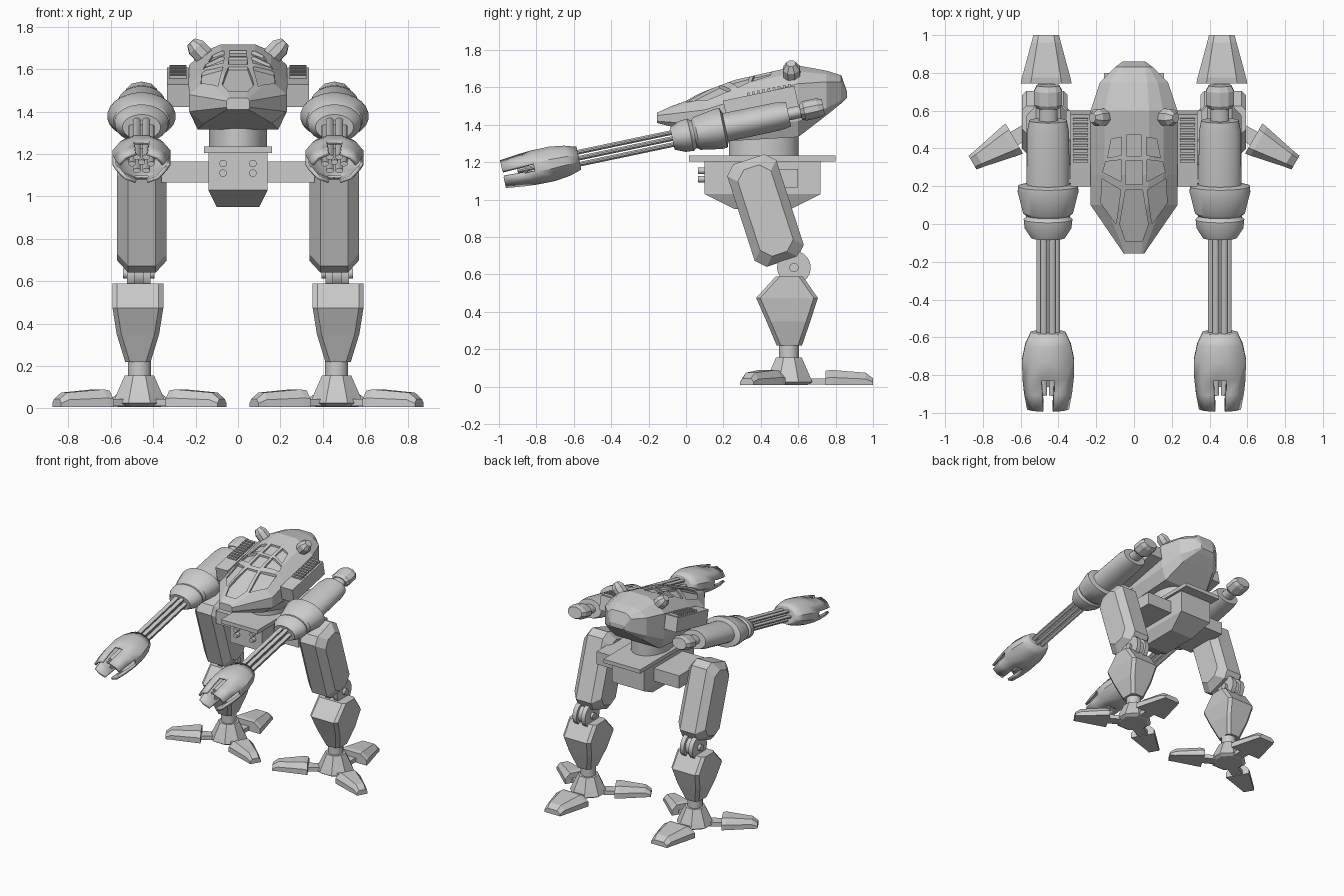
import bpy, bmesh
from math import sin, cos, pi, radians
from mathutils import Matrix, Vector
from mathutils.bvhtree import BVHTree

cube = bpy.data.objects.get("Cube")
if cube:
    bpy.data.objects.remove(cube, do_unlink=True)

grey = bpy.data.materials.new("plain_grey")
grey.use_nodes = True
COLOUR = (0.6, 0.6, 0.6, 1)
grey.diffuse_color = COLOUR
grey.node_tree.nodes["Principled BSDF"].inputs["Base Color"].default_value = COLOUR
T = Matrix.Translation
UP = Matrix.Rotation(pi / 2, 4, 'X')       # turns a lathe axis from y to z
SIDE = Matrix.Rotation(-pi / 2, 4, 'Z')    # turns a lathe axis from y to x


def finish(name, bm, matrix=Matrix(), smooth=False):
    bmesh.ops.recalc_face_normals(bm, faces=bm.faces)
    bm.transform(matrix)
    mesh = bpy.data.meshes.new(name)
    bm.to_mesh(mesh)
    bm.free()
    mesh.materials.append(grey)
    obj = bpy.data.objects.new(name, mesh)
    bpy.context.collection.objects.link(obj)
    bpy.ops.object.select_all(action='DESELECT')
    obj.select_set(True)
    bpy.context.view_layer.objects.active = obj
    if smooth:
        bpy.ops.object.shade_smooth_by_angle(angle=radians(32))
    return obj


def loft_bm(rings, caps=True, bm=None):
    """Skin a list of equal point rings."""
    bm = bm or bmesh.new()
    rows = [[bm.verts.new(p) for p in ring] for ring in rings]
    n = len(rows[0])
    for a, b in zip(rows, rows[1:]):
        for i in range(n):
            j = (i + 1) % n
            bm.faces.new((a[i], a[j], b[j], b[i]))
    if caps:
        bm.faces.new(rows[0])
        bm.faces.new(rows[-1])
    return bm


def circle(y, r, n, cx=0, cz=0):
    return [(cx + r * cos(2 * pi * (i + .5) / n), y, cz + r * sin(2 * pi * (i + .5) / n))
            for i in range(n)]


def lathe(name, profile, n, matrix=Matrix(), smooth=True):
    return finish(name, loft_bm([circle(y, r, n) for y, r in profile]), matrix, smooth)


def box(name, size, centre, matrix=Matrix()):
    bm = bmesh.new()
    bmesh.ops.create_cube(bm, size=1, matrix=T(centre) @ Matrix.Diagonal((*size, 1)))
    return finish(name, bm, matrix)


def chamfered(hu, hv, c):
    """Rectangle outline with cut corners."""
    return [(hu, c - hv), (hu, hv - c), (hu - c, hv), (c - hu, hv),
            (-hu, hv - c), (-hu, c - hv), (c - hu, -hv), (hu - c, -hv)]


# Hull: y, top half width, top z, half width, shoulder z, lower z, base half width, base z
HULL = [(-.155, .04, 1.465, .055, 1.45, 1.42, .05, 1.41),
        (.10, .07, 1.58, .23, 1.48, 1.40, .16, 1.345),
        (.26, .08, 1.64, .23, 1.53, 1.40, .19, 1.315),
        (.60, .08, 1.717, .23, 1.62, 1.42, .19, 1.335),
        (.75, .07, 1.69, .18, 1.63, 1.49, .14, 1.45),
        (.83, .06, 1.665, .10, 1.63, 1.53, .08, 1.515),
        (.86, .05, 1.58, .06, 1.57, 1.55, .05, 1.545)]
rings = []
for y, tw, zt, w, zs, zl, bw, zb in HULL:
    half = [(bw, zb), (w, zl), (w, zs), ((tw + w) / 2, zt - .32 * (zt - zs)), (tw, zt)]
    rings.append([(x, y, z) for x, z in half] + [(-x, y, z) for x, z in reversed(half)])
hull_bm = loft_bm(rings)
bmesh.ops.recalc_face_normals(hull_bm, faces=hull_bm.faces)
surface = BVHTree.FromBMesh(hull_bm)
hull = finish("hull", hull_bm)

# Canopy windows, sunk into the hull
middle = [[(.04, .36), (.04, .47)], [(.045, .21), (.042, .335)], [(.045, -.09), (.075, .0), (.045, .18)]]
panes = [m + [(-x, y) for x, y in reversed(m)] for m in middle]
for pane in ([(.065, .365), (.14, .35), (.12, .45), (.065, .46)],
             [(.07, .225), (.165, .275), (.15, .33), (.065, .34)],
             [(.07, .18), (.17, .24), (.175, .11), (.095, .0)]):
    panes += [pane, [(-x, y) for x, y in pane]]
cut_bm = bmesh.new()
for pane in panes:
    low = [surface.ray_cast(Vector((x, y, 3)), Vector((0, 0, -1)))[0] - Vector((0, 0, .014))
           for x, y in pane]
    loft_bm([low, [(p.x, p.y, 1.9) for p in low]], bm=cut_bm)
cutter = finish("window_cutter", cut_bm)
cutter.hide_render = True
bpy.context.view_layer.objects.active = hull
mod = hull.modifiers.new("windows", 'BOOLEAN')
mod.operation, mod.solver, mod.object = 'DIFFERENCE', 'EXACT', cutter
bpy.ops.object.modifier_apply(modifier=mod.name)
bpy.data.objects.remove(cutter, do_unlink=True)

# Neck, deck plate and pelvis
lathe("neck", [(-1.22, 1), (-1.36, 1)], 24,
      T((0, .415, 0)) @ Matrix.Diagonal((.137, .187, 1, 1)) @ UP.inverted())
box("deck_plate", (.32, .785, .03), (0, .408, 1.22))
pelvis = [(.95, .10, .26, .56), (1.03, .14, .10, .72), (1.21, .14, .10, .72)]
finish("pelvis", loft_bm([[(-w, a, z), (w, a, z), (w, b, z), (-w, b, z)] for z, w, a, b in pelvis]))
box("hip_bar", (.72, .36, .10), (0, .42, 1.115))
for x in (-.07, .07):
    for z in (1.11, 1.155):
        lathe("pelvis_bolt", [(.065, .018), (.12, .018)], 12, T((x, 0, z)))


def build_arm(s):
    pitch = Matrix.Rotation(radians(11.85), 4, 'X')
    m = T((s * .455, 0, 1.342)) @ pitch @ Matrix.Diagonal((1, 1, .68, 1))
    lathe("arm_tube", [(.18, .115), (.5, .112), (.56, .10)], 24, m)
    lathe("arm_collar", [(.215, .12), (.205, .16), (.175, .162), (.06, .133), (.045, .115),
                         (.035, .118), (.025, .13), (-.02, .125), (-.075, .09)], 24, m)
    lathe("arm_neck", [(.55, .05), (.65, .05)], 16, m)
    lathe("arm_knob", [(.625, .06), (.645, .078), (.72, .078), (.75, .062)], 10, m, False)
    # Six barrels round a core
    bm = bmesh.new()
    for k in range(6):
        cx, cz = .045 * cos(k * pi / 3), .055 * sin(k * pi / 3)
        loft_bm([circle(y, .018, 10, cx, cz) for y in (-.06, -.92)], bm=bm)
    finish("barrels", bm, m, True)
    lathe("barrel_core", [(-.06, .018), (-.88, .018)], 10, m)
    # Pronged muzzle shell
    shape = [(-.585, .095), (-.65, .125), (-.73, .142), (-.83, .141), (-.91, .132), (-1.0, .115)]
    bm = loft_bm([circle(y, r, 12) for y, r in shape], caps=False)
    gaps = [f for f in bm.faces if f.calc_center_median().y < -.83
            and min(abs(f.calc_center_median().x), abs(f.calc_center_median().z)) < .05]
    bmesh.ops.delete(bm, geom=gaps, context='FACES')
    shell = finish("muzzle", bm, m, True)
    solid = shell.modifiers.new("wall", 'SOLIDIFY')
    solid.thickness = .018
    lathe("muzzle_back", [(-.585, .095), (-.62, .10)], 12, m)
    # Shoulder vent box between hull and arm
    v = T((s * .283, .4, 1.515)) @ pitch
    box("shoulder_box", (.105, .39, .11), (0, 0, 0), v)
    for k in range(9):
        box("vent_slat", (.08, .014, .02), (0, -.055 + k * .028, .06), v)
    # Roof lamp, leaning outward
    lean = Vector((s * .7, -.05, .75)).to_track_quat('Y', 'Z').to_matrix().to_4x4()
    lathe("roof_lamp", [(-.07, .035), (-.025, .048), (.025, .048), (.06, .026)], 8,
          T((s * .18, .565, 1.685)) @ lean, False)


def build_leg(s):
    # Thigh: chamfered slab leaning forward
    m = T((s * .453, .425, .942)) @ Matrix.Rotation(radians(18), 4, 'X')
    rings = [[(x, u, v) for u, v in chamfered(.138 - d, .288 - d, .05)]
             for x, d in ((-.117, .045), (-.065, 0), (.065, 0), (.117, .045))]
    finish("thigh", loft_bm(rings), m)
    # Knee joint
    k = T((s * .468, .577, .637)) @ SIDE
    for a in (-.055, .02):
        lathe("knee_flange", [(a, .09), (a + .035, .09)], 24, k)
    lathe("knee_hub", [(-.03, .07), (.03, .07)], 20, k)
    lathe("knee_pin", [(-.075, .025), (.075, .025)], 12, k)
    # Shin
    rings = []
    for z, hx, y0, y1 in ((.22, .06, .485, .62), (.35, .10, .43, .665),
                          (.475, .12, .375, .705), (.59, .12, .48, .625)):
        rings.append([(x, (y0 + y1) / 2 + y, z) for x, y in chamfered(hx, (y1 - y0) / 2, .022)])
    finish("shin", loft_bm(rings), T((s * .472, 0, 0)))
    # Ankle and foot hub
    f = T((s * .465, .55, 0))
    lathe("ankle", [(.14, .056), (.24, .056)], 12, f @ UP)
    lathe("foot_hub", [(.01, .11), (.025, .135), (.06, .12), (.155, .075)], 8, f @ UP, False)
    # Three toes, the rear one broader
    for angle, w0, w1 in ((90, .135, .068), (210, .092, .042), (330, .092, .042)):
        m = f @ Matrix.Rotation(radians(angle), 4, 'Z')
        rings = []
        for d, w, top in ((.195, w0, .085), (.225, w0 * .95, .09), (.41, w1 * 1.15, .075), (.45, w1, .045)):
            rings.append([(d, -w, .008), (d, -w, top * .55), (d, -w * .6, top),
                          (d, w * .6, top), (d, w, top * .55), (d, w, .008)])
        finish("toe", loft_bm(rings), m)
        box("toe_link", (.16, .08, .032), (.15, 0, .028), m)


for side in (-1, 1):
    build_arm(side)
    build_leg(side)
